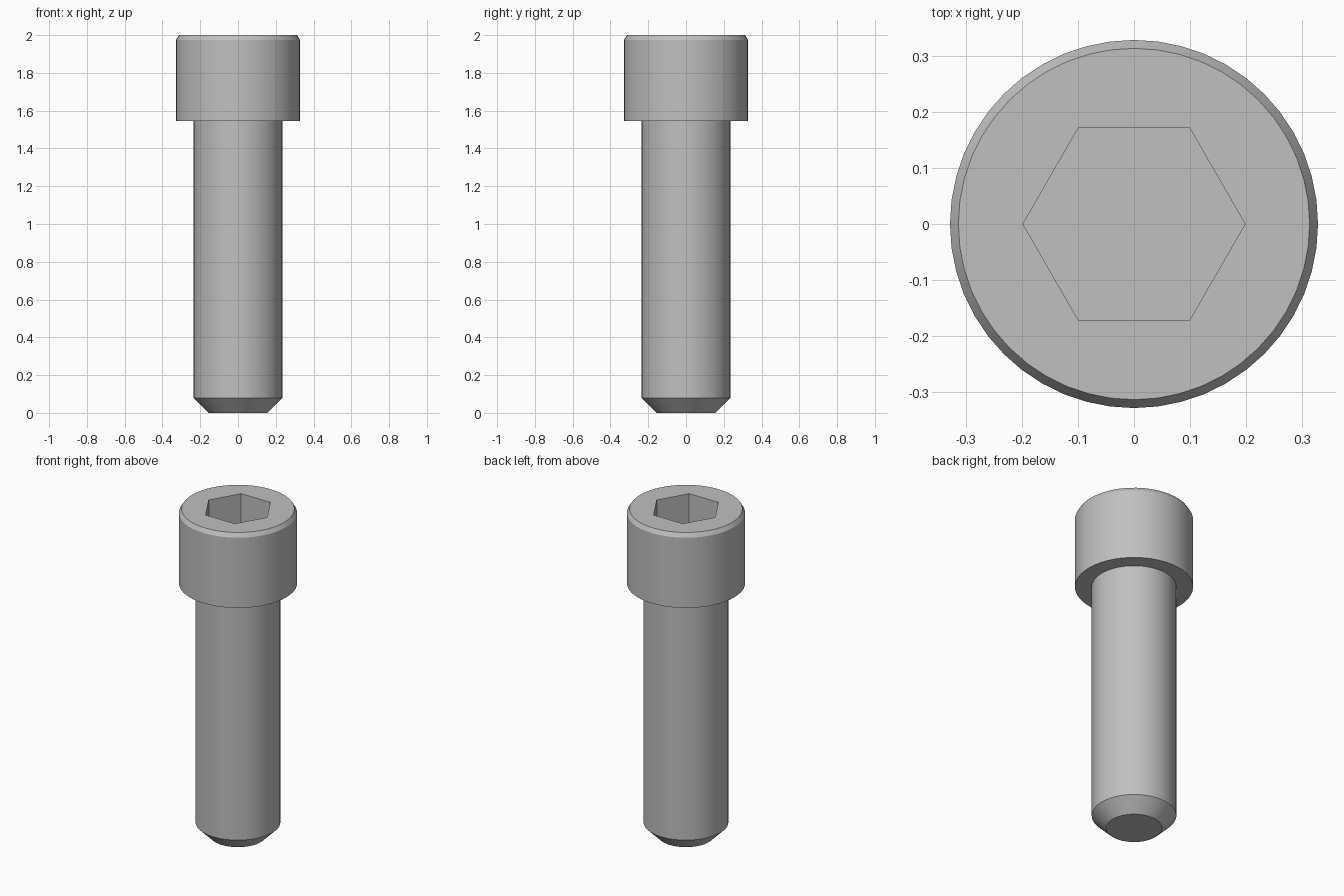
import bpy
import bmesh
import math

SIDES = 48

if "Cube" in bpy.data.objects:
    bpy.data.objects.remove(bpy.data.objects["Cube"], do_unlink=True)

# Single plain steel colour
steel = bpy.data.materials.new("steel grey")
steel.use_nodes = True
colour = (0.53, 0.53, 0.53, 1)
steel.diffuse_color = colour
steel.node_tree.nodes["Principled BSDF"].inputs["Base Color"].default_value = colour


def add_ring(bm, radius, z, sides):
    step = 2 * math.pi / sides
    return [bm.verts.new((radius * math.cos(i * step), radius * math.sin(i * step), z))
            for i in range(sides)]


def bridge(bm, lower, upper):
    n = len(lower)
    for i in range(n):
        j = (i + 1) % n
        bm.faces.new((lower[i], lower[j], upper[j], upper[i]))


def stack(name, profile, sides):
    """Closed solid of rings, from (radius, height) pairs listed bottom to top."""
    bm = bmesh.new()
    rings = [add_ring(bm, r, z, sides) for r, z in profile]
    for lower, upper in zip(rings, rings[1:]):
        bridge(bm, lower, upper)
    bm.faces.new(rings[0][::-1])
    bm.faces.new(rings[-1])
    bmesh.ops.recalc_face_normals(bm, faces=bm.faces)
    mesh = bpy.data.meshes.new(name)
    bm.to_mesh(mesh)
    bm.free()
    mesh.materials.append(steel)
    obj = bpy.data.objects.new(name, mesh)
    bpy.context.collection.objects.link(obj)
    return obj


# Chamfered tip, straight shank and cylindrical head in one turned body
bolt = stack("socket_head_bolt", [
    (0.155, 0), (0.235, 0.08),
    (0.235, 1.545), (0.328, 1.545),
    (0.328, 1.975), (0.313, 2),
], SIDES)

# Hexagonal drive socket sunk into the head
cutter = stack("hex_socket_cutter", [(0.198, 1.77), (0.198, 2.1)], 6)
cutter.hide_render = True
cut = bolt.modifiers.new("hex socket", 'BOOLEAN')
cut.operation = 'DIFFERENCE'
cut.solver = 'EXACT'
cut.object = cutter

bpy.ops.object.select_all(action='DESELECT')
bolt.select_set(True)
bpy.context.view_layer.objects.active = bolt
bpy.ops.object.modifier_apply(modifier=cut.name)
bpy.data.objects.remove(cutter, do_unlink=True)

# Smooth round walls, crisp chamfers and socket edges
bpy.ops.object.shade_smooth_by_angle(angle=math.radians(25))
